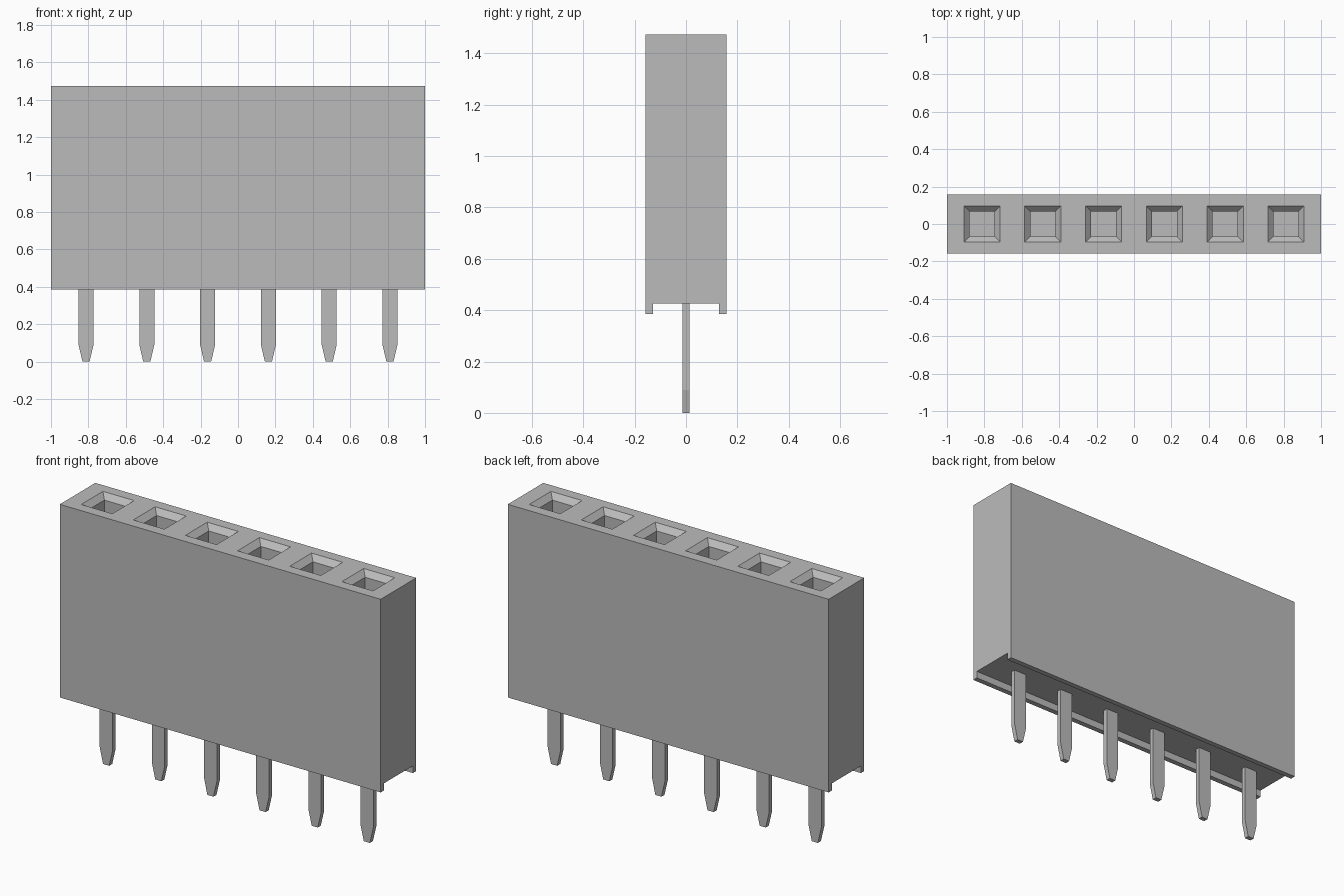
import bpy
import bmesh

cube = bpy.data.objects.get("Cube")
if cube:
    bpy.data.objects.remove(cube, do_unlink=True)

COUNT, PITCH = 6, 0.325
TOP, BOTTOM, CHANNEL = 1.473, 0.385, 0.425
HALF_DEPTH, CHANNEL_HALF = 0.158, 0.128
CENTRES = [(i - (COUNT - 1) / 2) * PITCH for i in range(COUNT)]

grey = bpy.data.materials.new("plain grey")
grey.use_nodes = True
grey.diffuse_color = (0.5, 0.5, 0.5, 1)
grey.node_tree.nodes["Principled BSDF"].inputs["Base Color"].default_value = (0.5, 0.5, 0.5, 1)


def make_object(name, bm):
    bmesh.ops.recalc_face_normals(bm, faces=bm.faces)
    mesh = bpy.data.meshes.new(name)
    bm.to_mesh(mesh)
    bm.free()
    mesh.materials.append(grey)
    obj = bpy.data.objects.new(name, mesh)
    bpy.context.collection.objects.link(obj)
    return obj


def prism(bm, points, offset):
    """Extrude a closed outline by an offset."""
    face = bm.faces.new([bm.verts.new(p) for p in points])
    result = bmesh.ops.extrude_face_region(bm, geom=[face], use_keep_orig=True)
    moved = [v for v in result["geom"] if isinstance(v, bmesh.types.BMVert)]
    bmesh.ops.translate(bm, verts=moved, vec=offset)


def square_loft(bm, x, sections):
    """Join square sections given as (half width, height)."""
    rings = [[bm.verts.new((x + sx * h, sy * h, z))
              for sx, sy in ((-1, -1), (1, -1), (1, 1), (-1, 1))]
             for h, z in sections]
    bm.faces.new(rings[0])
    bm.faces.new(rings[-1])
    for low, high in zip(rings, rings[1:]):
        for i in range(4):
            j = (i + 1) % 4
            bm.faces.new((low[i], low[j], high[j], high[i]))


# Housing: an end profile with a channel underneath, run along the length
half = [(CHANNEL_HALF, CHANNEL), (CHANNEL_HALF, BOTTOM),
        (HALF_DEPTH, BOTTOM), (HALF_DEPTH, TOP)]
profile = half + [(-y, z) for y, z in reversed(half)]
bm = bmesh.new()
prism(bm, [(-1, y, z) for y, z in profile], (2, 0, 0))
housing = make_object("housing", bm)

# Sockets: square holes with a chamfered mouth
bm = bmesh.new()
for x in CENTRES:
    square_loft(bm, x, [(0.067, TOP - 0.7), (0.067, TOP - 0.03), (0.107, TOP + 0.01)])
cutter = make_object("socket_cutter", bm)
cutter.hide_render = True

cut = housing.modifiers.new("sockets", "BOOLEAN")
cut.operation = "DIFFERENCE"
cut.solver = "EXACT"
cut.object = cutter
bpy.context.view_layer.objects.active = housing
housing.select_set(True)
bpy.ops.object.modifier_apply(modifier=cut.name)
bpy.data.objects.remove(cutter, do_unlink=True)

# Pins: flat blades with tapered tips
side = [(0.019, 0), (0.04, 0.09), (0.04, CHANNEL)]
outline = side + [(-x, z) for x, z in reversed(side)]
for number, x in enumerate(CENTRES, 1):
    bm = bmesh.new()
    prism(bm, [(x + px, -0.0135, z) for px, z in outline], (0, 0.027, 0))
    make_object(f"pin_{number}", bm)
